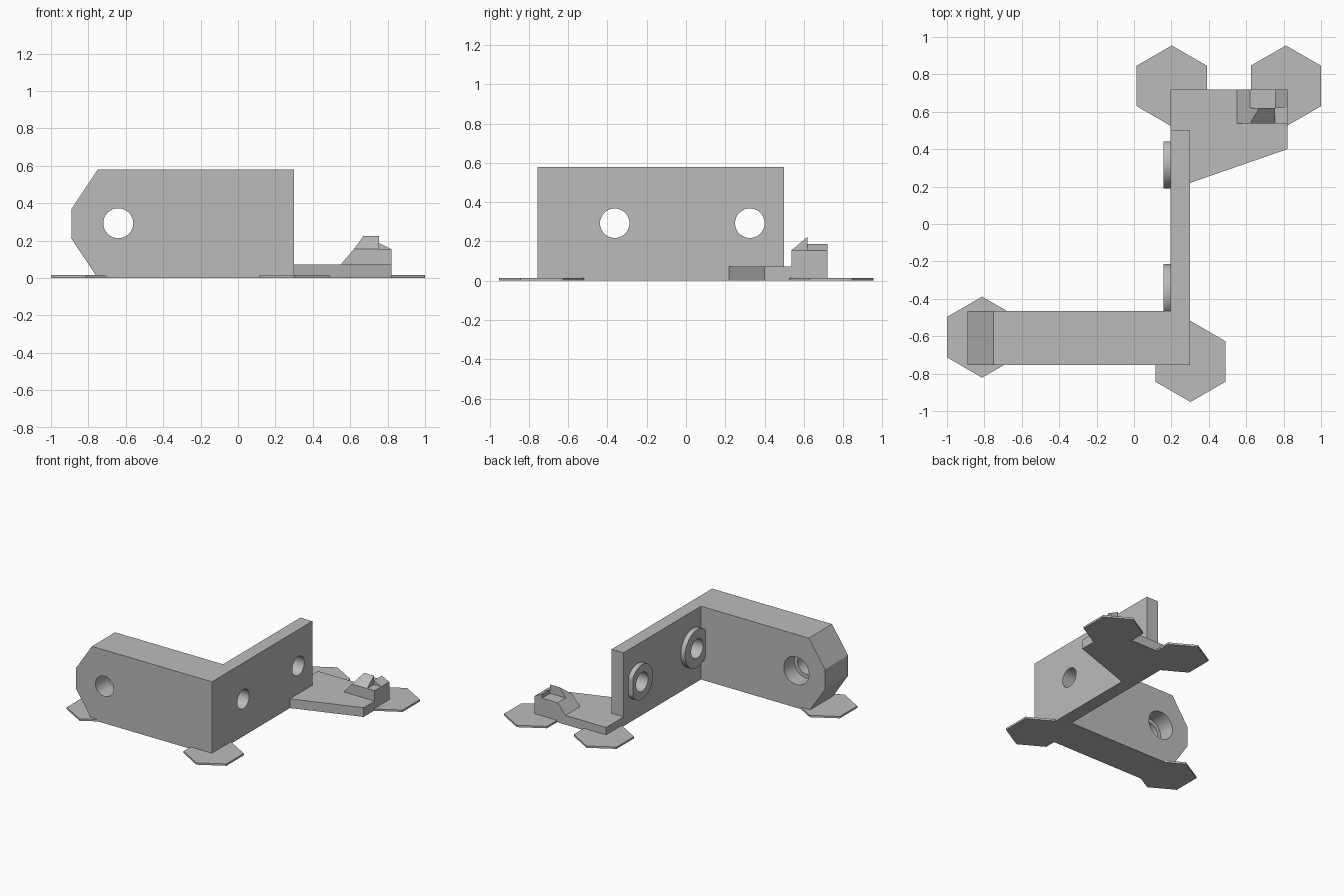
import bpy, bmesh, math

cube = bpy.data.objects.get("Cube")
if cube:
    bpy.data.objects.remove(cube, do_unlink=True)

grey = bpy.data.materials.new("plain grey")
grey.use_nodes = True
GREY = (0.5, 0.5, 0.5, 1)
grey.diffuse_color = GREY
grey.node_tree.nodes["Principled BSDF"].inputs["Base Color"].default_value = GREY


def finish(name, bm):
    bmesh.ops.recalc_face_normals(bm, faces=bm.faces)
    mesh = bpy.data.meshes.new(name)
    bm.to_mesh(mesh)
    bm.free()
    mesh.materials.append(grey)
    obj = bpy.data.objects.new(name, mesh)
    bpy.context.collection.objects.link(obj)
    return obj


def prism(name, outline, axis, lo, hi):
    """Extrude a 2D outline along an axis from lo to hi."""
    place = {"x": lambda a, b, d: (d, a, b),
             "y": lambda a, b, d: (a, d, b),
             "z": lambda a, b, d: (a, b, d)}[axis]
    bm = bmesh.new()
    ends = [[bm.verts.new(place(a, b, d)) for a, b in outline] for d in (lo, hi)]
    for ring in ends:
        bm.faces.new(ring)
    n = len(outline)
    for i in range(n):
        j = (i + 1) % n
        bm.faces.new((ends[0][i], ends[0][j], ends[1][j], ends[1][i]))
    return finish(name, bm)


def circle(a, b, r, n=48, turn=0.0):
    steps = [turn + math.tau * i / n for i in range(n)]
    return [(a + r * math.cos(t), b + r * math.sin(t)) for t in steps]


def rect(a0, b0, a1, b1):
    return [(a0, b0), (a1, b0), (a1, b1), (a0, b1)]


def combine(obj, tool, operation):
    """Apply a boolean and remove the helper."""
    mod = obj.modifiers.new("cut", "BOOLEAN")
    mod.object, mod.operation, mod.solver = tool, operation, "EXACT"
    bpy.context.view_layer.objects.active = obj
    bpy.ops.object.modifier_apply(modifier=mod.name)
    bpy.data.objects.remove(tool, do_unlink=True)


def smooth(obj):
    bpy.ops.object.select_all(action="DESELECT")
    obj.select_set(True)
    bpy.context.view_layer.objects.active = obj
    bpy.ops.object.shade_smooth_by_angle(angle=math.radians(25))


HEIGHT, HOLE_Z = 0.58, 0.293
INNER, OUTER = 0.195, 0.30       # wall faces in x
FRONT, BACK = -0.755, -0.465     # arm faces in y

# L-shaped bracket: chamfered front arm joined to the side wall
bracket = prism("bracket", [(-0.75, 0), (-0.89, 0.21), (-0.89, 0.37),
                            (-0.75, HEIGHT), (OUTER, HEIGHT), (OUTER, 0)],
                "y", FRONT, BACK)
combine(bracket, prism("wall", rect(FRONT, 0, 0.5, HEIGHT), "x", INNER, OUTER), "UNION")

# Arm bolt hole, counterbored from behind
combine(bracket, prism("bolt", circle(-0.64, HOLE_Z, 0.08), "y", -1, 0), "DIFFERENCE")
combine(bracket, prism("bore", circle(-0.64, HOLE_Z, 0.11), "y", BACK - 0.13, 0), "DIFFERENCE")

# Wall holes, each with a raised ring trimmed flat on one side
for name, y, r, lo, hi in (("rear_ring", 0.325, 0.137, 0.19, 0.44),
                           ("front_ring", -0.363, 0.15, BACK, -0.212)):
    combine(bracket, prism("bolt", circle(y, HOLE_Z, 0.075), "x", 0, 1), "DIFFERENCE")
    outline = [(min(max(a, lo), hi), b) for a, b in circle(y, HOLE_Z, r)]
    ring = prism(name, outline, "x", 0.157, INNER)
    combine(ring, prism("bolt", circle(y, HOLE_Z, 0.075), "x", 0, 1), "DIFFERENCE")
    smooth(ring)
smooth(bracket)

# Rear foot plate
prism("foot_plate", [(INNER, 0.72), (0.82, 0.72), (0.82, 0.4), (OUTER, 0.22), (INNER, 0.22)],
      "z", 0, 0.073)

# Catch block with one sloped side
prism("catch_block", [(0.55, 0.073), (0.62, 0.155), (0.82, 0.155), (0.82, 0.073)],
      "y", 0.537, 0.72)

# Catch tooth: ramp rising toward the back
tooth = bmesh.new()
a, b, c, d = [tooth.verts.new((x, y, 0.155)) for x, y in rect(0.62, 0.537, 0.755, 0.62)]
e, f = [tooth.verts.new((x, 0.62, 0.225)) for x in (0.67, 0.755)]
for face in ((a, b, c, d), (a, b, f, e), (c, d, e, f), (b, c, f), (a, d, e)):
    tooth.faces.new(face)
finish("catch_tooth", tooth)

# Small side ramp beside the tooth
prism("catch_side_ramp", [(0.755, 0.155), (0.755, 0.187), (0.82, 0.155)], "y", 0.62, 0.72)

# Thin hexagonal pads under the corners
for name, x, y in (("arm_pad", -0.812, -0.605), ("corner_pad", 0.302, -0.735),
                   ("rear_inner_pad", 0.202, 0.738), ("rear_outer_pad", 0.812, 0.738)):
    prism(name, circle(x, y, 0.2165, 6, math.pi / 6), "z", 0, 0.015)
